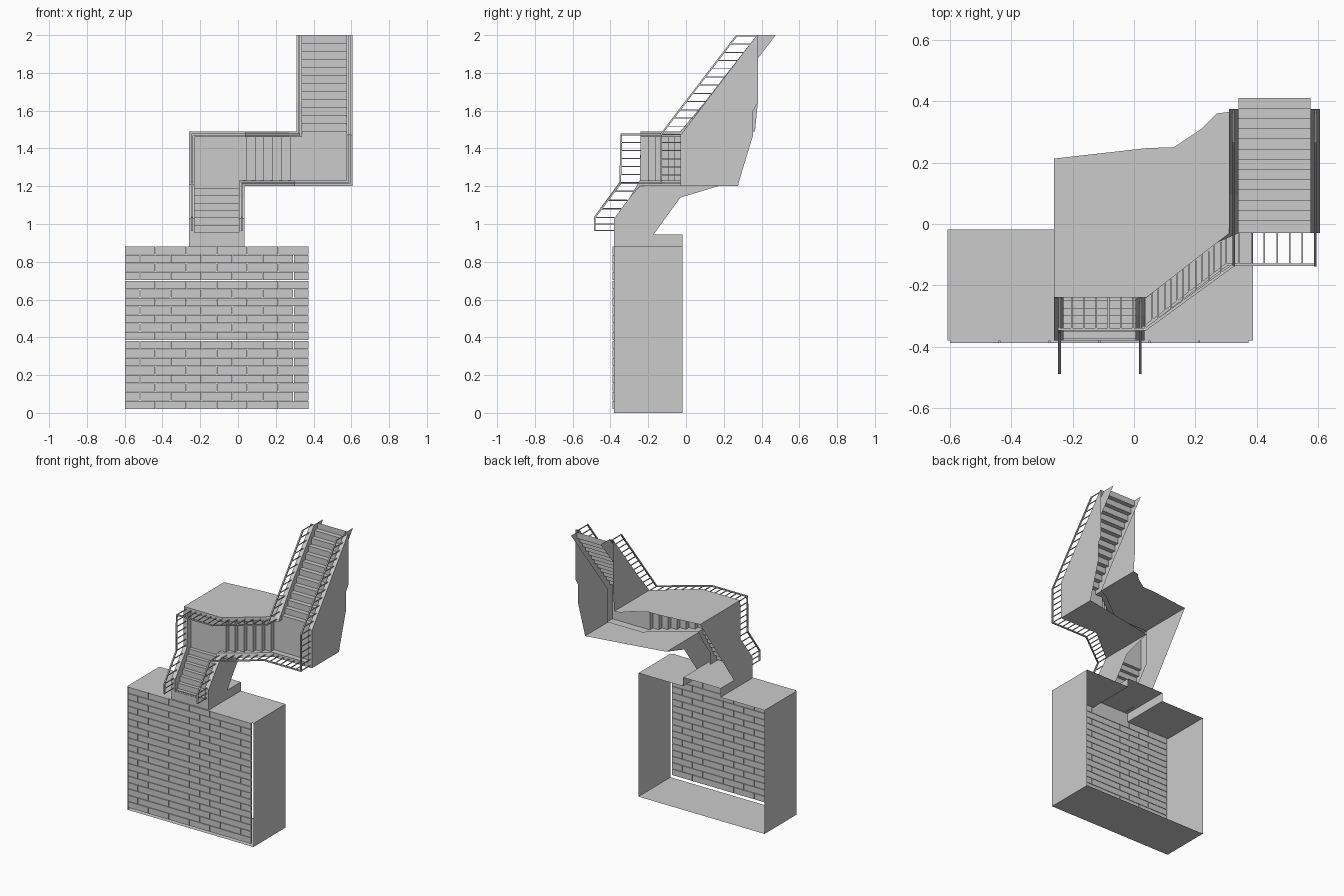
import bpy, bmesh
from mathutils import Vector, Matrix

if "Cube" in bpy.data.objects:
    bpy.data.objects.remove(bpy.data.objects["Cube"])


def finish(name, bm):
    bmesh.ops.remove_doubles(bm, verts=bm.verts, dist=1e-5)
    bmesh.ops.recalc_face_normals(bm, faces=bm.faces)
    me = bpy.data.meshes.new(name)
    bm.to_mesh(me)
    bm.free()
    ob = bpy.data.objects.new(name, me)
    bpy.context.collection.objects.link(ob)
    return ob


def face(bm, *pts):
    bm.faces.new([bm.verts.new(p) for p in pts])


def box(bm, lo, hi):
    lo, hi = Vector(lo), Vector(hi)
    m = Matrix.Translation((lo + hi) / 2) @ Matrix.Diagonal((*(hi - lo), 1))
    bmesh.ops.create_cube(bm, size=1, matrix=m)


def bar(bm, a, b, t):
    a, b = Vector(a), Vector(b)
    d = b - a
    q = d.to_track_quat('Z', 'Y').to_matrix().to_4x4()
    m = Matrix.Translation((a + b) / 2) @ q @ Matrix.Diagonal((t, t, d.length + t * .5, 1))
    bmesh.ops.create_cube(bm, size=1, matrix=m)


# base shell: open front and back, raised strip in its top
bm = bmesh.new()
section = [(-.608, 0), (.388, 0), (.388, .882), (.035, .882), (.035, .945),
           (-.26, .945), (-.26, .882), (-.608, .882)]
for (x0, z0), (x1, z1) in zip(section, section[1:] + section[:1]):
    face(bm, (x0, -.38, z0), (x1, -.38, z1), (x1, -.018, z1), (x0, -.018, z0))
finish("base_shell", bm)

# brick paving on the front, staggered rows with half bricks at the ends
bm = bmesh.new()
rows, length, pitch, gap = 19, .1625, .0454, .0015
for r in range(rows):
    z = .02 + r * pitch
    start = -.6 - (length / 2 if r % 2 else 0)
    for c in range(7):
        x0 = max(-.6, start + c * length)
        x1 = min(.375, start + (c + 1) * length)
        if x1 - x0 > .01:
            box(bm, (x0 + gap, -.388, z + gap), (x1 - gap, -.376, z + pitch - gap))
finish("brick_paving", bm)

# wall rows: outer x, outer z, inner x, inner z, top y, bottom y
left_wall = [
    (-.26, .94, -.23, .94, -.38, -.175), (-.26, 1.03, -.23, 1.03, -.38, -.11),
    (-.26, 1.21, -.23, 1.21, -.245, .017), (-.26, 1.49, -.23, 1.46, -.24, .213),
    (.04, 1.49, .04, 1.46, -.24, .247), (.13, 1.49, .13, 1.46, -.17, .25),
    (.22, 1.49, .22, 1.46, -.10, .31), (.27, 1.49, .27, 1.46, -.061, .36),
    (.31, 1.49, .34, 1.46, -.03, .365), (.31, 1.64, .34, 1.64, .095, .38),
    (.31, 2, .34, 2, .375, .38)]
right_wall = [
    (.035, .94, .005, .94, -.38, -.175), (.035, 1.03, .005, 1.03, -.38, -.11),
    (.035, 1.14, .005, 1.14, -.298, -.03), (.035, 1.2, .005, 1.23, -.245, .17),
    (.30, 1.2, .30, 1.23, -.03, .22), (.605, 1.2, .575, 1.23, -.03, .275),
    (.605, 1.24, .575, 1.24, -.03, .285), (.605, 1.47, .575, 1.47, -.03, .355),
    (.605, 1.6, .575, 1.6, .07, .355), (.605, 1.64, .575, 1.64, .1, .38),
    (.605, 2, .575, 2, .375, .38)]
for name, wall in (("left", left_wall), ("right", right_wall)):
    bm = bmesh.new()
    for a, b in zip(wall, wall[1:]):
        oa, ob_ = (a[0], a[4], a[1]), (b[0], b[4], b[1])
        ia, ib = (a[2], a[4], a[3]), (b[2], b[4], b[3])
        face(bm, oa, ob_, ib, ia)
        face(bm, oa, ob_, (b[0], b[5], b[1]), (a[0], a[5], a[1]))
        face(bm, ia, ib, (b[2], b[4] + .1, b[3]), (a[2], a[4] + .1, a[3]))
    finish(name + "_wall", bm)


def flight(name, u0, u1, y0, y1, n, lo, hi, along_x=False):
    """Zigzag sheet of steps running along z (or x), dropping in +y."""
    bm = bmesh.new()
    pts = [(u0, y0)]
    for i in range(n):
        y = y0 + (y1 - y0) * (i + 1) / n
        pts += [(u0 + (u1 - u0) * i / n, y), (u0 + (u1 - u0) * (i + 1) / n, y)]
    for (ua, ya), (ub, yb) in zip(pts, pts[1:]):
        if along_x:
            face(bm, (ua, ya, lo), (ub, yb, lo), (ub, yb, hi), (ua, ya, hi))
        else:
            face(bm, (lo, ya, ua), (lo, yb, ub), (hi, yb, ub), (hi, ya, ua))
    finish(name, bm)


# three stair flights
flight("lower_steps", .955, 1.23, -.375, -.2, 7, -.23, .005)
flight("middle_steps", .045, .325, -.2, .01, 6, 1.23, 1.46, True)
flight("upper_steps", 1.49, 2, .01, .41, 12, .34, .575)

# landings
for name, x0, x1, z0, z1, y in (("entry_landing", -.26, .035, .882, .955, -.378),
                                ("first_landing", -.23, .045, 1.23, 1.46, -.2),
                                ("second_landing", .325, .575, 1.23, 1.49, .01)):
    bm = bmesh.new()
    face(bm, (x0, y, z0), (x1, y, z0), (x1, y, z1), (x0, y, z1))
    finish(name, bm)

# railings: posts stand out towards the front, a handrail joins them
left_rail = [(-.243, -.38, .965), (-.243, -.38, 1.035), (-.243, -.245, 1.22),
             (-.243, -.24, 1.474), (.037, -.24, 1.474), (.325, -.03, 1.474), (.325, .37, 1.996)]
right_rail = [(.02, -.38, .965), (.02, -.38, 1.035), (.02, -.243, 1.216),
              (.30, -.03, 1.216), (.59, -.03, 1.216), (.59, -.03, 1.474), (.59, .37, 1.996)]
up = Vector((0, -.103, 0))
for name, path in (("left_railing", left_rail), ("right_railing", right_rail)):
    bm = bmesh.new()
    for a, b in zip(path, path[1:]):
        a, b = Vector(a), Vector(b)
        bar(bm, a + up, b + up, .009)
        flat = Vector((b.x - a.x, 0, b.z - a.z)).length
        n = max(1, round(flat / .042))
        for i in range(n):
            p = a.lerp(b, i / n)
            bar(bm, p, p + up, .005)
    bar(bm, b, b + up, .005)
    finish(name, bm)
